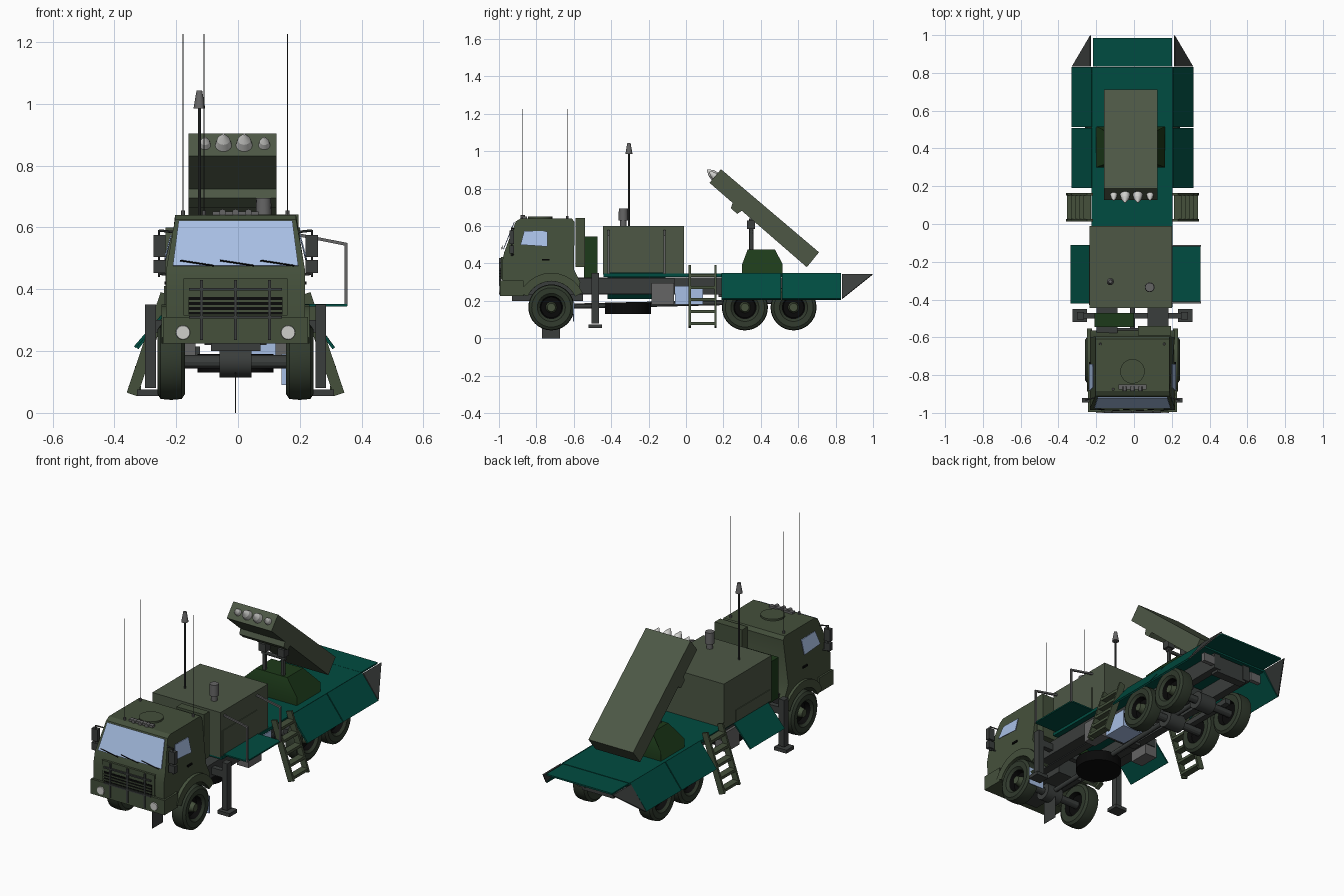
import bpy, bmesh, math
from mathutils import Vector, Matrix

CX = -0.008  # truck centreline


def mat(name, r, g, b):
    m = bpy.data.materials.new(name)
    m.diffuse_color = (r, g, b, 1)
    return m


CAB = mat("cab green", 0.058, 0.08, 0.044)
SHELTER = mat("shelter green", 0.074, 0.096, 0.06)
DARK = mat("dark green", 0.012, 0.042, 0.010)
TEAL = mat("teal", 0.0, 0.072, 0.052)
GLASS = mat("pale blue glass", 0.39, 0.52, 0.78)
STEEL = mat("dark grey", 0.042, 0.047, 0.045)
GREY = mat("mid grey", 0.13, 0.13, 0.13)
BLACK = mat("black", 0.003, 0.003, 0.003)
WHITE = mat("light grey", 0.62, 0.62, 0.60)
TYRE = mat("olive rubber", 0.03, 0.042, 0.026)


def finish(name, bm, *mats):
    bmesh.ops.recalc_face_normals(bm, faces=bm.faces)
    me = bpy.data.meshes.new(name)
    bm.to_mesh(me)
    bm.free()
    for m in mats:
        me.materials.append(m)
    ob = bpy.data.objects.new(name, me)
    bpy.context.collection.objects.link(ob)
    return ob


def box(name, x, y, z, m):
    bm = bmesh.new()
    c = [(a[0] + a[1]) / 2 for a in (x, y, z)]
    d = [abs(a[1] - a[0]) for a in (x, y, z)]
    bmesh.ops.create_cube(bm, size=1, matrix=Matrix.Translation(c) @ Matrix.Diagonal((*d, 1)))
    return finish(name, bm, m)


def extruded(name, pts, vec, m):
    bm = bmesh.new()
    f = bm.faces.new([bm.verts.new(p) for p in pts])
    r = bmesh.ops.extrude_face_region(bm, geom=[f])
    bmesh.ops.translate(bm, vec=vec, verts=[v for v in r["geom"] if isinstance(v, bmesh.types.BMVert)])
    return finish(name, bm, m)


def prism(name, prof, x0, x1, m):
    return extruded(name, [(x0, y, z) for y, z in prof], (x1 - x0, 0, 0), m)


def along(p0, p1):
    p0, p1 = Vector(p0), Vector(p1)
    d = p1 - p0
    return Matrix.Translation((p0 + p1) / 2) @ d.to_track_quat('Z', 'Y').to_matrix().to_4x4(), d.length


def rod(name, p0, p1, r, m, r2=None, n=12):
    M, L = along(p0, p1)
    bm = bmesh.new()
    bmesh.ops.create_cone(bm, cap_ends=True, segments=n, radius1=r, radius2=r if r2 is None else r2, depth=L, matrix=M)
    return finish(name, bm, m)


def bar(name, p0, p1, w, h, m):
    M, L = along(p0, p1)
    bm = bmesh.new()
    bmesh.ops.create_cube(bm, size=1, matrix=M @ Matrix.Diagonal((w, h, L, 1)))
    return finish(name, bm, m)


def wheel(name, c, side):
    # lathe a (radius, outward offset) profile around the axle
    prof = [(0.001, 0.0), (0.055, 0.0), (0.062, 0.03), (0.075, 0.042), (0.105, 0.044), (0.12, 0.034),
            (0.123, 0.0), (0.12, -0.034), (0.105, -0.044), (0.07, -0.042), (0.06, -0.02), (0.001, -0.02)]
    bm = bmesh.new()
    vs = [bm.verts.new((side * o, 0, r)) for r, o in prof]
    es = [bm.edges.new(p) for p in zip(vs, vs[1:])]
    bmesh.ops.spin(bm, geom=vs + es, cent=(0, 0, 0), axis=(1, 0, 0), angle=math.tau, steps=32, use_duplicate=False)
    bmesh.ops.remove_doubles(bm, verts=bm.verts, dist=0.0005)
    for f in bm.faces:
        mid = f.calc_center_median()
        f.material_index = 1 if math.hypot(mid.y, mid.z) < 0.066 else 0
    bmesh.ops.translate(bm, vec=c, verts=bm.verts)
    finish(name, bm, TYRE, BLACK)
    x, y, z = c
    rod(name + "_hub", (x, y, z), (x + side * 0.035, y, z), 0.03, CAB, 0.022, 16)


# cab: side profile with wheel arch, narrowed towards the roof
arch = [(-0.72 - 0.14 * math.cos(a), 0.165 + 0.14 * math.sin(a)) for a in [math.radians(30 + 15 * i) for i in range(9)]]
prof = [(-0.98, 0.23), (-0.865, 0.23)] + arch + [(-0.575, 0.25), (-0.565, 0.30), (-0.60, 0.37), (-0.595, 0.62),
        (-0.61, 0.64), (-0.885, 0.64), (-0.91, 0.625), (-0.972, 0.46), (-0.985, 0.40)]
cab = prism("cab", prof, -0.225, 0.225, CAB)
for v in cab.data.vertices:
    if v.co.z > 0.5:
        v.co.x *= 0.87
    v.co.x += CX
extruded("windshield", [(CX + x, y, z) for x, y, z in
         ((-0.203, -0.974, 0.475), (0.203, -0.974, 0.475), (0.184, -0.916, 0.62), (-0.184, -0.916, 0.62))], (0, -0.004, 0.002), GLASS)
for i in (-0.13, 0.0, 0.13):
    rod("wiper", (CX + i - 0.05, -0.982, 0.493), (CX + i + 0.06, -0.985, 0.476), 0.0025, BLACK, n=6)
box("bumper", (CX - 0.235, CX + 0.235), (-0.995, -0.87), (0.225, 0.31), CAB)
box("grille_frame", (CX - 0.168, CX + 0.168), (-0.99, -0.97), (0.315, 0.435), CAB)
box("grille", (CX - 0.152, CX + 0.152), (-0.993, -0.98), (0.318, 0.375), BLACK)
for z in (0.33, 0.346, 0.362):
    box("grille_slat", (CX - 0.152, CX + 0.152), (-0.996, -0.985), (z - 0.003, z + 0.003), CAB)
for x in (-0.11, 0, 0.11):
    box("brush_guard_post", (CX + x - 0.005, CX + x + 0.005), (-1.0, -0.988), (0.235, 0.43), STEEL)
for z in (0.31, 0.40):
    box("brush_guard_rail", (CX - 0.15, CX + 0.15), (-1.0, -0.99), (z - 0.004, z + 0.004), STEEL)

# parts on both sides
for s in (-1, 1):
    def X(x):
        return CX + s * x
    extruded("side_window", [(X(x), y, z) for x, y, z in
             ((0.2265, -0.885, 0.50), (0.2265, -0.74, 0.49), (0.207, -0.74, 0.572), (0.207, -0.865, 0.575))], (s * 0.004, 0, 0), GLASS)
    rod("headlight", (X(0.17), -0.98, 0.26), (X(0.17), -1.0, 0.26), 0.027, WHITE, 0.022, 16)
    for z0, z1 in ((0.505, 0.575), (0.452, 0.495)):
        box("mirror", (X(0.227), X(0.266)), (-0.945, -0.92), (z0, z1), STEEL)
    for z in (0.59, 0.45):
        rod("mirror_arm", (X(0.20), -0.92, z - 0.005), (X(0.247), -0.932, z), 0.004, STEEL, n=6)
    rod("mirror_post", (X(0.247), -0.932, 0.44), (X(0.247), -0.932, 0.592), 0.004, STEEL, n=6)
    box("door_handle", (X(0.223), X(0.23)), (-0.77, -0.73), (0.415, 0.425), BLACK)
    # front fender
    out = [(-0.72 - r * math.cos(math.radians(a)), 0.165 + r * math.sin(math.radians(a)))
           for r, rng in ((0.14, range(25, 156, 13)), (0.185, range(155, 24, -13))) for a in rng]
    prism("fender", out, X(0.215), X(0.24), CAB)
    for y in (-0.72, 0.315, 0.575):
        wheel("wheel", (X(0.208), y, 0.165), s)
    # chassis rail, side box, side beam
    box("chassis_rail", (X(0.08), X(0.125)), (-0.93, 0.82), (0.235, 0.325), STEEL)
    box("battery_box", (X(0.13), X(0.205)), (-0.185, -0.065), (0.18, 0.295), GREY)
    box("side_beam", (X(0.125), X(0.19)), (-0.58, -0.06), (0.24, 0.32), STEEL)
    # stabiliser jack
    box("jack_leg", (X(0.258), X(0.293)), (-0.505, -0.465), (0.08, 0.35), STEEL)
    box("jack_foot", (X(0.24), X(0.318)), (-0.52, -0.45), (0.055, 0.075), STEEL)
    box("jack_beam", (X(0.0), X(0.26)), (-0.50, -0.47), (0.26, 0.30), STEEL)
    # ladder
    for y in (0.02, 0.158):
        bar("ladder_rail", (X(0.225), y, 0.385), (X(0.335), y, 0.06), 0.012, 0.036, CAB)
    for i in range(5):
        x, z = 0.24 + 0.0215 * i, 0.335 - 0.064 * i
        box("ladder_tread", (X(x - 0.02), X(x + 0.02)), (0.02, 0.158), (z - 0.008, z + 0.008), CAB)
    # folded-down bed sides and tail corner gussets
    for y0, y1 in ((0.19, 0.508), (0.514, 0.83)):
        extruded("bed_side", [(X(0.217), y0, 0.348), (X(0.217), y1, 0.348), (X(0.322), y1, 0.212), (X(0.322), y0, 0.212)], (-s * 0.008, 0, -0.006), TEAL)
    extruded("tail_gusset", [(X(0.322), 0.833, 0.212), (X(0.225), 0.833, 0.344), (X(0.225), 0.998, 0.344)], (-s * 0.006, 0, -0.004), STEEL)
    # rear lamps, springs
    box("rear_lamp", (X(0.13), X(0.20)), (0.80, 0.825), (0.25, 0.30), GREY)
    box("leaf_spring", (X(0.115), X(0.15)), (0.26, 0.63), (0.185, 0.215), STEEL)

# blue reservoir and mud guard on the right
box("reservoir", (0.02, 0.15), (-0.06, 0.09), (0.18, 0.28), GLASS)
box("mud_guard", (0.14, 0.24), (-0.605, -0.60), (0.09, 0.19), GLASS)

# roof details
rod("roof_hatch", (CX, -0.78, 0.635), (CX, -0.78, 0.65), 0.065, CAB, n=24)
box("roof_light_bar", (CX - 0.075, CX + 0.075), (-0.875, -0.85), (0.635, 0.652), GREY)
for x in (-0.042, 0, 0.042):
    rod("roof_light", (CX + x, -0.885, 0.648), (CX + x, -0.86, 0.648), 0.011, GREY)
for x, y in ((-0.11, -0.875), (-0.178, -0.635), (0.16, -0.635)):
    rod("antenna_base", (x, y, 0.61), (x, y, 0.655), 0.009, GREY, 0.006, 8)
    rod("antenna", (x, y, 0.64), (x, y, 1.225), 0.0013, STEEL, n=5)

# equipment behind the cab
box("air_intake", (0.02, 0.195), (-0.59, -0.54), (0.38, 0.642), CAB)
box("equipment_box", (-0.21, 0.0), (-0.545, -0.472), (0.31, 0.545), DARK)

# shelter with side doors, cable mast and vent
box("shelter", (-0.235, 0.2), (-0.445, -0.01), (0.34, 0.60), SHELTER)
box("shelter_right_door", (0.198, 0.204), (-0.43, -0.115), (0.345, 0.49), SHELTER)
box("shelter_left_door", (-0.239, -0.233), (-0.43, -0.115), (0.345, 0.41), SHELTER)
rod("mast", (-0.125, -0.305, 0.60), (-0.125, -0.305, 0.99), 0.005, STEEL, n=8)
rod("mast_head", (-0.125, -0.305, 0.985), (-0.125, -0.305, 1.043), 0.019, GREY, 0.009)
rod("roof_vent", (0.083, -0.335, 0.59), (0.083, -0.335, 0.65), 0.018, GREY, n=16)
rod("roof_vent_cap", (0.083, -0.335, 0.63), (0.083, -0.335, 0.695), 0.026, GREY, 0.024, 16)

# right walkway with rail frame, left hanging panel
box("walkway", (0.195, 0.352), (-0.42, -0.11), (0.344, 0.352), TEAL)
for y in (-0.415, -0.115):
    bar("walkway_arm", (0.2, y, 0.575), (0.352, y, 0.545), 0.01, 0.01, GREY)
    bar("walkway_post", (0.35, y, 0.55), (0.35, y, 0.345), 0.01, 0.01, GREY)
extruded("hanging_panel", [(-0.23, -0.42, 0.338), (-0.23, -0.11, 0.338), (-0.337, -0.11, 0.215), (-0.337, -0.42, 0.215)], (0.007, 0, -0.005), TEAL)

# bed deck and tail flap
box("deck", (CX - 0.217, CX + 0.213), (-0.44, 0.83), (0.328, 0.346), TEAL)
box("tail_flap", (CX - 0.21, CX + 0.21), (0.833, 0.985), (0.336, 0.345), TEAL)

# running gear
for y in (-0.72, 0.315, 0.575):
    rod("axle", (CX - 0.19, y, 0.165), (CX + 0.19, y, 0.165), 0.022, STEEL)
    rod("differential", (CX - 0.052, y, 0.165), (CX + 0.052, y, 0.165), 0.05, STEEL, n=16)
rod("drive_shaft", (CX, -0.68, 0.17), (CX, 0.57, 0.2), 0.014, STEEL)
rod("spare_wheel", (CX, -0.31, 0.13), (CX, -0.31, 0.19), 0.123, BLACK, n=32)
box("engine_block", (CX - 0.08, CX + 0.08), (-0.93, -0.55), (0.2, 0.3), STEEL)
box("front_flap", (CX - 0.001, CX + 0.001), (-0.77, -0.675), (0.0, 0.13), STEEL)
for y in (-0.1, 0.2, 0.445, 0.79):
    box("cross_member", (CX - 0.1, CX + 0.1), (y - 0.025, y + 0.025), (0.22, 0.32), STEEL)

# launcher turntable (tapered top), posts and tilted canister box
tt = prism("turntable", [(0.30, 0.345), (0.30, 0.395), (0.33, 0.475), (0.475, 0.475), (0.515, 0.40), (0.515, 0.345)], -0.2, 0.165, DARK)
for v in tt.data.vertices:
    if v.co.z > 0.45:
        v.co.x = -0.0175 + (v.co.x + 0.0175) * 0.55
for x in (-0.075, 0.045):
    rod("launcher_post", (x, 0.35, 0.46), (x, 0.35, 0.64), 0.012, STEEL)
    box("post_head", (x - 0.022, x + 0.022), (0.325, 0.37), (0.585, 0.63), STEEL)
rod("post_crossbar", (-0.09, 0.35, 0.57), (0.06, 0.35, 0.57), 0.01, STEEL)
prism("launcher_box", [(0.187, 0.904), (0.126, 0.831), (0.646, 0.38), (0.711, 0.46)], -0.16, 0.125, SHELTER)
prism("launcher_bracket", [(0.25, 0.725), (0.24, 0.695), (0.274, 0.665), (0.298, 0.682)], -0.16, 0.125, SHELTER)

# missile noses: (x, radius, length)
for x, r, l in ((-0.107, 0.021, 0.04), (-0.047, 0.029, 0.056), (0.02, 0.029, 0.056), (0.085, 0.021, 0.04)):
    p, d = Vector((x, 0.156, 0.865)), Vector((0, -0.763, 0.646))
    rod("missile_nose", p - d * 0.01, p + d * l * 0.5, r, WHITE, r * 0.72, 20)
    rod("missile_tip", p + d * l * 0.5, p + d * l, r * 0.72, WHITE, 0.003, 20)

# smooth curved parts, keep hard edges
for ob in bpy.data.objects:
    ob.select_set(ob.type == 'MESH')
bpy.context.view_layer.objects.active = cab
bpy.ops.object.shade_smooth_by_angle(angle=math.radians(30))
